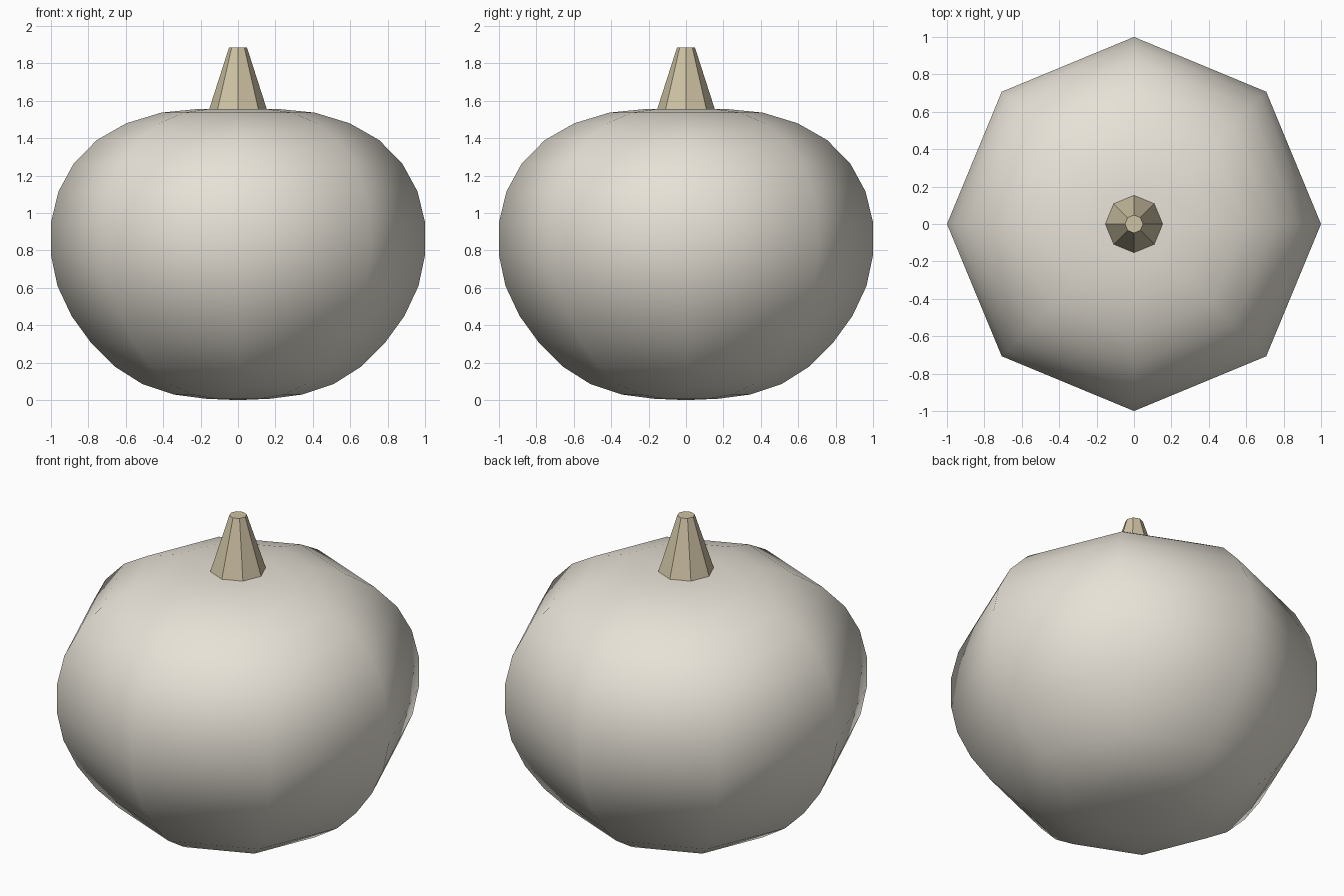
import bpy, bmesh, math

if "Cube" in bpy.data.objects:
    bpy.data.objects.remove(bpy.data.objects["Cube"])

SIDES = 8


def lathe(name, profile, colour):
    """Spin a (radius, z) profile into an eight-sided solid."""
    bm = bmesh.new()
    rings = []
    for r, z in profile:
        if r == 0:
            rings.append([bm.verts.new((0, 0, z))] * SIDES)
        else:
            rings.append([bm.verts.new((r * math.cos(i * math.tau / SIDES),
                                        r * math.sin(i * math.tau / SIDES), z))
                          for i in range(SIDES)])
    for low, high in zip(rings, rings[1:]):
        for i in range(SIDES):
            j = (i + 1) % SIDES
            corners = [low[i], low[j], high[j], high[i]]
            bm.faces.new(list(dict.fromkeys(corners)))
    bmesh.ops.recalc_face_normals(bm, faces=bm.faces)
    mesh = bpy.data.meshes.new(name)
    bm.to_mesh(mesh)
    bm.free()
    obj = bpy.data.objects.new(name, mesh)
    bpy.context.collection.objects.link(obj)
    mat = bpy.data.materials.new(name + "_colour")
    mat.diffuse_color = (*colour, 1)
    mat.use_nodes = True
    mat.node_tree.nodes["Principled BSDF"].inputs["Base Color"].default_value = mat.diffuse_color
    mesh.materials.append(mat)
    return obj


# Squat rounded body, smooth except for the vertical band at the equator
body = lathe("pumpkin_body", [
    (0, 0), (0.17, 0.007), (0.345, 0.03), (0.51, 0.085), (0.66, 0.18),
    (0.785, 0.305), (0.89, 0.45), (0.965, 0.61), (1.0, 0.775), (1.0, 0.95),
    (0.96, 1.115), (0.88, 1.262), (0.755, 1.39), (0.597, 1.48),
    (0.41, 1.537), (0.21, 1.557), (0, 1.558)], (0.80, 0.76, 0.68))
bpy.context.view_layer.objects.active = body
body.select_set(True)
bpy.ops.object.shade_smooth_by_angle(angle=math.radians(44.5))

# Tapered faceted stem
lathe("stem", [(0, 1.555), (0.154, 1.555), (0.048, 1.885), (0, 1.885)],
      (0.62, 0.54, 0.37))
